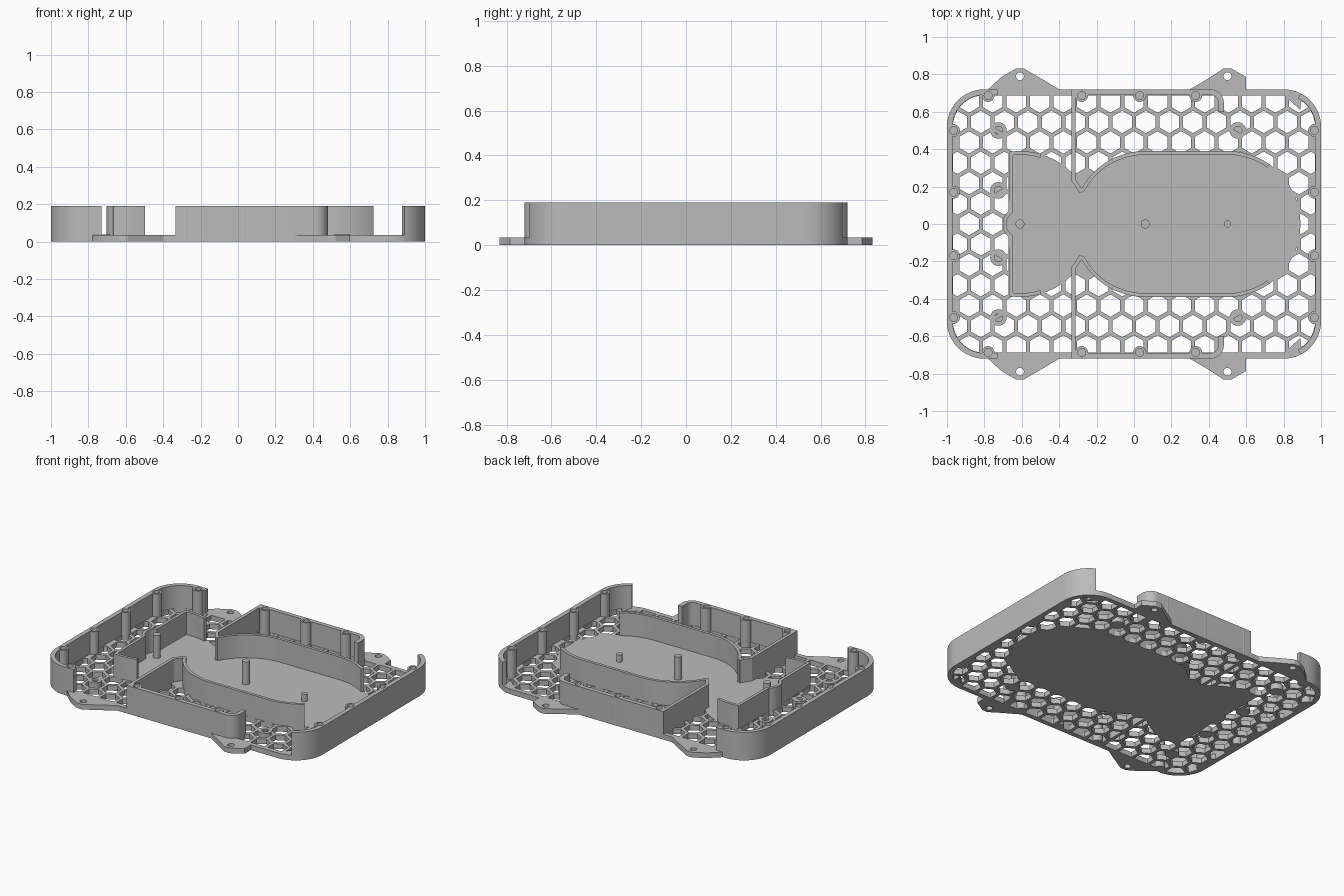
import bpy, bmesh
from math import sin, cos, radians, pi, sqrt, hypot
from mathutils import Vector, Matrix

if "Cube" in bpy.data.objects:
    bpy.data.objects.remove(bpy.data.objects["Cube"])

FLOOR, TOP = 0.035, 0.19          # floor thickness, wall height
HX, HY, R = 1.0, 0.72, 0.2        # tray half sizes and corner radius
HEAD, TAIL, CHAMBER_R = 0.06, -0.61, 0.39

grey = bpy.data.materials.new("plain_grey")
grey.use_nodes = True
grey.diffuse_color = (0.5, 0.5, 0.5, 1)
grey.node_tree.nodes["Principled BSDF"].inputs["Base Color"].default_value = (0.5, 0.5, 0.5, 1)
made = []


def finish(name, bm):
    bmesh.ops.recalc_face_normals(bm, faces=bm.faces)
    mesh = bpy.data.meshes.new(name)
    bm.to_mesh(mesh)
    bm.free()
    mesh.materials.append(grey)
    ob = bpy.data.objects.new(name, mesh)
    bpy.context.collection.objects.link(ob)
    made.append(ob)
    return ob


def add_prism(bm, pts, z0, z1):
    low = [bm.verts.new((x, y, z0)) for x, y in pts]
    high = [bm.verts.new((x, y, z1)) for x, y in pts]
    bm.faces.new(low)
    bm.faces.new(high)
    for i in range(len(pts)):
        j = (i + 1) % len(pts)
        bm.faces.new((low[i], low[j], high[j], high[i]))


def prisms(name, outlines, z0, z1):
    bm = bmesh.new()
    for pts in outlines:
        add_prism(bm, pts, z0, z1)
    return finish(name, bm)


def arc(cx, cy, r, a0, a1, n=16):
    steps = [radians(a0 + (a1 - a0) * i / n) for i in range(n + 1)]
    return [(cx + r * cos(a), cy + r * sin(a)) for a in steps]


def circle(cx, cy, r, n=24):
    return arc(cx, cy, r, 0, 360, n)[:-1]


def ribbon(name, path, width, z0, z1, closed=False):
    """Wall of even width along a centre line, with mitred corners."""
    p = [Vector(q) for q in path]
    n = len(p)
    bm = bmesh.new()
    rings = []
    for i in range(n):
        before = p[i] - p[i - 1] if i or closed else p[1] - p[0]
        after = p[(i + 1) % n] - p[i] if i < n - 1 or closed else before
        d0, d1 = before.normalized(), after.normalized()
        mid = (d0 + d1).normalized()
        side = Vector((-mid.y, mid.x)) * (width / 2 / max(mid.dot(d1), 0.4))
        a, b = p[i] + side, p[i] - side
        rings.append([bm.verts.new((q.x, q.y, z)) for q, z in ((a, z0), (b, z0), (b, z1), (a, z1))])
    for i in range(n if closed else n - 1):
        s, t = rings[i], rings[(i + 1) % n]
        for k in range(4):
            m = (k + 1) % 4
            bm.faces.new((s[k], s[m], t[m], t[k]))
    if not closed:
        bm.faces.new(rings[0])
        bm.faces.new(rings[-1])
    return finish(name, bm)


def cut(ob, cutter):
    mod = ob.modifiers.new("cut", "BOOLEAN")
    mod.operation, mod.solver, mod.object = "DIFFERENCE", "EXACT", cutter
    dg = bpy.context.evaluated_depsgraph_get()
    mesh = bpy.data.meshes.new_from_object(ob.evaluated_get(dg))
    ob.modifiers.clear()
    ob.data = mesh


def drop(ob):
    made.remove(ob)
    bpy.data.objects.remove(ob)


def flip(pts, s):
    return [(x, y * s) for x, y in pts]


def rounded(inset):
    r, x, y = R - inset, HX - R, HY - R
    return (arc(x, y, r, 0, 90) + arc(-x, y, r, 90, 180)
            + arc(-x, -y, r, 180, 270) + arc(x, -y, r, 270, 360))


# Honeycomb floor
pitch = 0.126
hexes = []
for row in range(-6, 7):
    for col in range(-9, 10):
        x, y = (col + 0.5 * (row % 2)) * pitch, row * pitch * sqrt(3) / 2
        solid = abs(y) < 0.28 and -0.6 < x < 0.76
        if not solid and abs(x) < HX - 0.03 and abs(y) < HY - 0.02:
            hexes.append(arc(x, y, (pitch - 0.022) / sqrt(3), 30, 330, 5))
grille = prisms("honeycomb_floor", [rounded(0.015)], 0, FLOOR)
cutter = prisms("hex_cutter", hexes, -0.05, 0.1)
cut(grille, cutter)
drop(cutter)
ribbon("floor_rim", rounded(0.016), 0.032, 0, FLOOR, closed=True)

# Solid floor of the two round chambers
edge = 50
neck = sqrt(CHAMBER_R ** 2 - 0.335 ** 2)
head_floor = (arc(0.5, 0, CHAMBER_R, -90, 90, 28)
              + arc(HEAD, 0, CHAMBER_R, 90, 150, 16)
              + arc(HEAD, 0, CHAMBER_R, 210, 270, 16))
tail_floor = arc(TAIL, 0, CHAMBER_R, -99, 99, 32)
base = prisms("head_chamber_floor", [head_floor], 0, FLOOR)
prisms("tail_chamber_floor", [tail_floor, circle(TAIL, 0, 0.09)], 0, FLOOR)
cutter = prisms("square_cutter", [arc(0.275, 0, 0.025, 45, 315, 3)], -0.05, 0.1)
cut(base, cutter)
drop(cutter)

# Mounting tabs and corner patches
left_tab = [(-0.79, 0.69), (-0.78, 0.72), (-0.71, 0.785), (-0.63, 0.832), (-0.59, 0.832),
            (-0.5, 0.78), (-0.4, 0.72), (-0.4, 0.69)]
right_tab = [(0.29, 0.69), (0.3, 0.72), (0.4, 0.78), (0.48, 0.832), (0.52, 0.832),
             (0.6, 0.785), (0.6, 0.69)]
patch = [(0.79, 0.7), (0.89, 0.69), (0.89, 0.61)]
cutter = prisms("tab_cutter", [circle(x, 0.79 * s, 0.021) for x in (TAIL, 0.5) for s in (1, -1)], -0.05, 0.1)
for s, side in ((1, "back"), (-1, "front")):
    for name, tab in (("left", left_tab), ("right", right_tab)):
        cut(prisms(side + "_" + name + "_tab", [flip(tab, s)], 0, FLOOR), cutter)
    prisms(side + "_corner_patch", [flip(patch, s)], 0, FLOOR)
drop(cutter)

# Outer walls and screw posts
W = 0.03
cx, cy, r = HX - R, HY - R, R - W / 2
walls = [
    ribbon("right_end_wall", arc(cx, -cy, r, -63, 0) + arc(cx, cy, r, 0, 63), W, 0, TOP),
    ribbon("left_end_wall", [(-0.73, HY - W / 2)] + arc(-cx, cy, r, 90, 180)
           + arc(-cx, -cy, r, 180, 270) + [(-0.73, W / 2 - HY)], W, 0, TOP)]
spots = [(x, 0.687 * s) for x in (-0.78, -0.28, 0.03, 0.33) for s in (1, -1)]
spots += [(0.965 * t, y * s) for y in (0.17, 0.5) for s in (1, -1) for t in (1, -1)]
walls.append(prisms("screw_posts", [circle(x, y, 0.034) for x, y in spots], 0, TOP))
for s, side in ((1, "back"), (-1, "front")):
    # Long wall with a rounded return at its end
    run = [(-0.335, HY - W / 2)] + arc(0.41, 0.65, 0.055, 90, 0, 8) + [(0.465, 0.6)]
    walls.append(ribbon(side + "_wall", flip(run, s), W, 0, TOP))
    # Divider meeting the chamber at its waist
    divider = [(-0.324, 0.71), (-0.324, 0.235), (-0.28, 0.17)]
    ribbon(side + "_divider", flip(divider, s), 0.022, 0, TOP)
    # Head chamber wall
    c = CHAMBER_R - 0.01
    bow = arc(HEAD, 0, c, 153, 90, 18) + arc(0.5, 0, c, 90, 55, 12)
    ribbon(side + "_chamber_wall", flip(bow, s), 0.02, 0, TOP)
cutter = prisms("screw_cutter", [circle(x, y, 0.021) for x, y in spots], 0.06, 0.3)
for wall in walls:
    cut(wall, cutter)
drop(cutter)

# Tail chamber wall with a bulge round its pin
c = CHAMBER_R - 0.01
tail = (arc(TAIL, 0, c, 73, 97, 6) + arc(TAIL, 0, 0.082, 128, 232, 12)
        + arc(TAIL, 0, c, 263, 287, 6))
ribbon("tail_chamber_wall", tail, 0.02, 0, TOP)

# Pins inside the chamber
for name, x, rad, h in (("tail_pin", TAIL, 0.024, TOP), ("head_pin", HEAD, 0.024, TOP),
                        ("short_pin", 0.5, 0.019, 0.085)):
    prisms(name, [circle(x, 0, rad)], 0.01, h)

# Low ring bosses on the honeycomb
bosses = [(-0.725, 0.5), (-0.725, 0.18), (0.555, 0.5)]
for i, (x, y) in enumerate(bosses):
    for s, side in ((1, "back"), (-1, "front")):
        n = side + "_boss_" + str(i + 1)
        prisms(n + "_base", [circle(x, y * s, 0.04)], 0, 0.025)
        ribbon(n + "_ring", circle(x, y * s, 0.033), 0.022, 0, FLOOR + 0.003, closed=True)

# Smooth the curved walls, keep hard edges
bpy.ops.object.select_all(action="DESELECT")
for ob in made:
    ob.select_set(True)
bpy.context.view_layer.objects.active = made[0]
bpy.ops.object.shade_smooth_by_angle(angle=radians(30))
